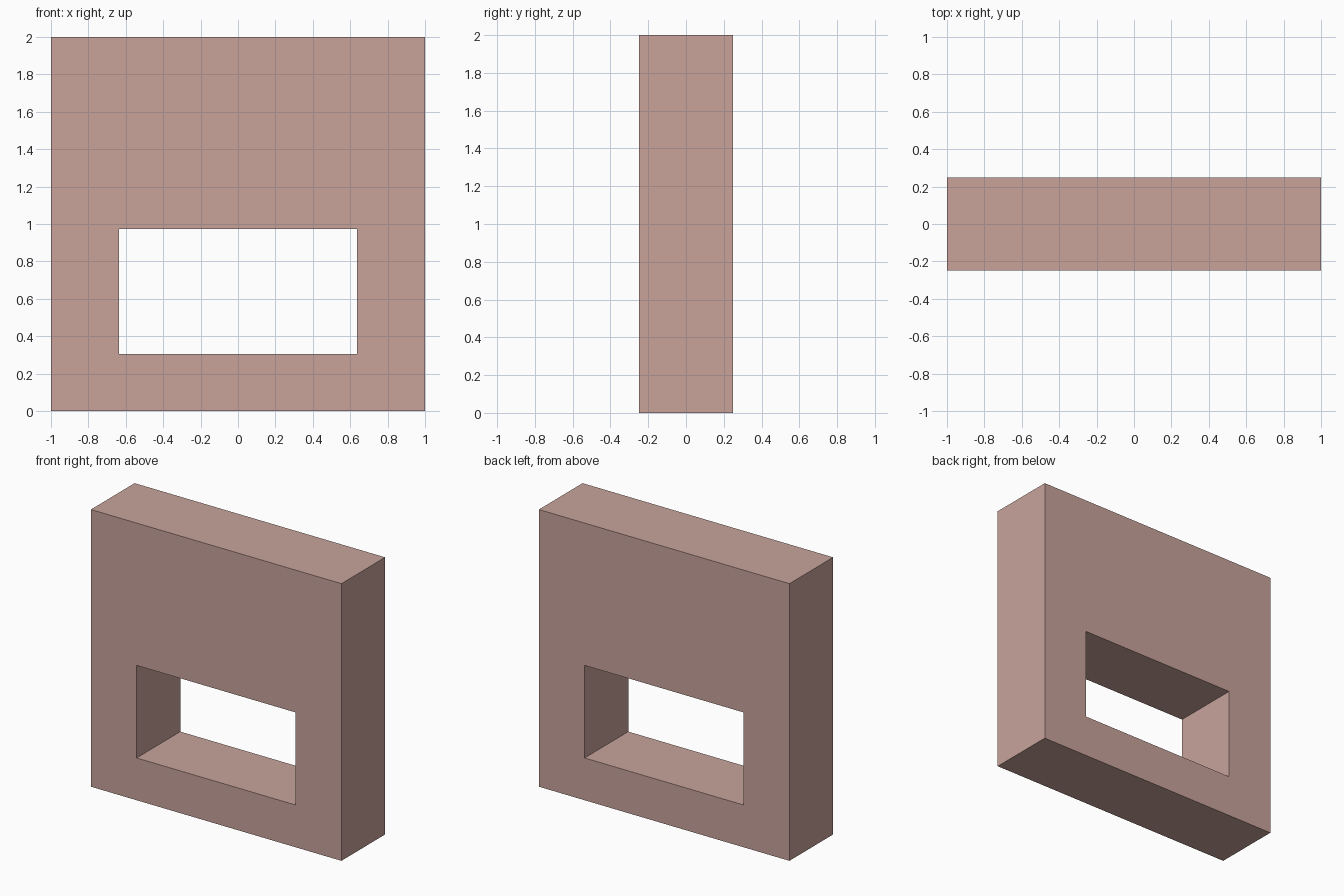
import bpy, bmesh

if "Cube" in bpy.data.objects:
    bpy.data.objects.remove(bpy.data.objects["Cube"])

HALF_DEPTH = 0.249

def rect(x, z0, z1):
    return [(-x, z0), (x, z0), (x, z1), (-x, z1)]

bm = bmesh.new()

def ring(points, y):
    return [bm.verts.new((x, y, z)) for x, z in points]

# Outer block outline and the through opening, front and back
outer, inner = rect(1.0, 0.0, 2.0), rect(0.635, 0.305, 0.973)
loops = [ring(outer, -HALF_DEPTH), ring(inner, -HALF_DEPTH),
         ring(inner, HALF_DEPTH), ring(outer, HALF_DEPTH)]

# Bridge front face, opening sides, back face and outer sides
for a, b in zip(loops, loops[1:] + loops[:1]):
    for i in range(4):
        j = (i + 1) % 4
        bm.faces.new((a[i], a[j], b[j], b[i]))
bmesh.ops.recalc_face_normals(bm, faces=bm.faces[:])

mesh = bpy.data.meshes.new("wall_with_opening")
bm.to_mesh(mesh)
bm.free()
wall = bpy.data.objects.new("wall_with_opening", mesh)
bpy.context.collection.objects.link(wall)

# Dusty pink surface
mat = bpy.data.materials.new("dusty_pink")
mat.diffuse_color = (0.58, 0.37, 0.33, 1.0)
mat.use_nodes = True
mat.node_tree.nodes["Principled BSDF"].inputs["Base Color"].default_value = mat.diffuse_color
mesh.materials.append(mat)
